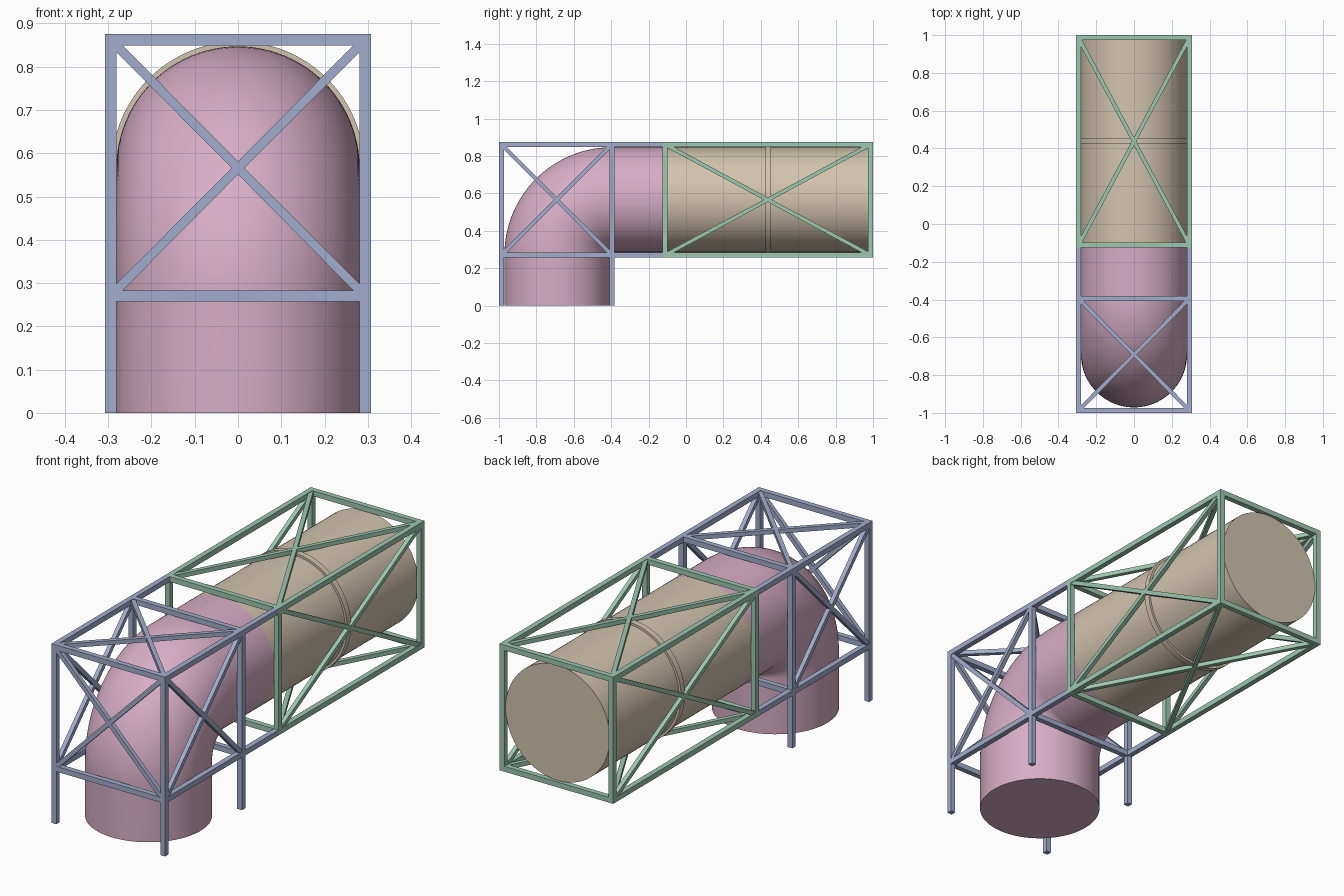
import bpy, bmesh, math
from mathutils import Vector

if "Cube" in bpy.data.objects:
    bpy.data.objects.remove(bpy.data.objects["Cube"])

AXIS_Z, RISER_Y, BEND_R, PIPE_R = 0.566, -0.69, 0.295, 0.281
BAR, BRACE = 0.026, 0.021
X, Z0, Z1 = 0.294, 0.270, 0.862               # frame centre lines
Y_FRONT, Y_MID, Y_JOIN, Y_BACK = -0.987, -0.395, -0.112, 0.987


def material(name, rgb):
    m = bpy.data.materials.new(name)
    m.diffuse_color = (*rgb, 1)
    m.use_nodes = True
    m.node_tree.nodes["Principled BSDF"].inputs["Base Color"].default_value = m.diffuse_color
    return m


def finish(name, bm, mat, smooth=False):
    bmesh.ops.recalc_face_normals(bm, faces=bm.faces[:])
    me = bpy.data.meshes.new(name)
    bm.to_mesh(me)
    bm.free()
    ob = bpy.data.objects.new(name, me)
    bpy.context.collection.objects.link(ob)
    me.materials.append(mat)
    if smooth:
        bpy.ops.object.select_all(action='DESELECT')
        ob.select_set(True)
        bpy.context.view_layer.objects.active = ob
        bpy.ops.object.shade_smooth_by_angle(angle=math.radians(35))
    return ob


def pipe(name, stations, mat, sides=96):
    """Capped round pipe; each station is (y, z, tilt, radius), tilt 0 = upward."""
    bm = bmesh.new()
    rings = []
    for y, z, tilt, r in stations:
        across = Vector((0, math.cos(tilt), -math.sin(tilt)))
        rings.append([bm.verts.new(Vector((r * math.cos(a), y, z)) + across * r * math.sin(a))
                      for a in (2 * math.pi * i / sides for i in range(sides))])
    for a, b in zip(rings, rings[1:]):
        for i in range(sides):
            j = (i + 1) % sides
            bm.faces.new((a[i], a[j], b[j], b[i]))
    bm.faces.new(rings[0])
    bm.faces.new(rings[-1])
    return finish(name, bm, mat, True)


def beam(bm, a, b, width, normal, extend=0.0):
    """Square bar from a to b, with one side facing along normal."""
    a, b, n = Vector(a), Vector(b), Vector(normal)
    d = (b - a).normalized()
    a, b = a - d * extend, b + d * extend
    u, v = n * width / 2, d.cross(n).normalized() * width / 2
    ends = [[bm.verts.new(p + u * s + v * t) for s, t in ((1, 1), (-1, 1), (-1, -1), (1, -1))]
            for p in (a, b)]
    bm.faces.new(ends[0])
    bm.faces.new(ends[1])
    for i in range(4):
        j = (i + 1) % 4
        bm.faces.new((ends[0][i], ends[0][j], ends[1][j], ends[1][i]))


def cross(bm, p, q, r, s, normal):
    """X brace across the panel with corners p, q, r, s."""
    beam(bm, p, r, BRACE, normal)
    beam(bm, q, s, BRACE, normal)


def side_cross(bm, y0, y1):
    for x in (-X, X):
        cross(bm, (x, y0, Z0), (x, y1, Z0), (x, y1, Z1), (x, y0, Z1), (1, 0, 0))


def flat_cross(bm, y0, y1, z):
    cross(bm, (-X, y0, z), (X, y0, z), (X, y1, z), (-X, y1, z), (0, 0, 1))


pink = material("pink", (0.68, 0.42, 0.56))
tan = material("tan", (0.65, 0.55, 0.42))
blue = material("blue", (0.36, 0.42, 0.61))
green = material("green", (0.34, 0.58, 0.44))

# elbow pipe: riser, quarter bend, short horizontal run
path = [(RISER_Y, 0, 0, PIPE_R)]
for i in range(33):
    t = math.pi / 2 * i / 32
    path.append((RISER_Y + BEND_R * (1 - math.cos(t)),
                 AXIS_Z - BEND_R + BEND_R * math.sin(t), t, PIPE_R))
path.append((-0.118, AXIS_Z, math.pi / 2, PIPE_R))
pipe("elbow_pipe", path, pink)

# straight pipe with a raised joint band
h = math.pi / 2
pipe("straight_pipe", [(y, AXIS_Z, h, r) for y, r in (
    (-0.118, PIPE_R), (0.425, PIPE_R), (0.425, 0.292),
    (0.455, 0.292), (0.455, PIPE_R), (0.99, PIPE_R))], tan)

# elbow frame: legs, rails, cross members and braces
bm = bmesh.new()
for x in (-X, X):
    for y in (Y_FRONT, Y_MID):
        beam(bm, (x, y, 0), (x, y, Z1 + BAR / 2), BAR, (1, 0, 0))
    for z in (Z0, Z1):
        beam(bm, (x, Y_FRONT - BAR / 2, z), (x, Y_JOIN - BAR / 2, z), BAR, (0, 0, 1))
for y in (Y_FRONT, Y_MID):
    for z in (Z0, Z1):
        beam(bm, (-X, y, z), (X, y, z), BAR, (0, 0, 1))
side_cross(bm, Y_FRONT, Y_MID)
flat_cross(bm, Y_FRONT, Y_MID, Z1)
cross(bm, (-X, Y_FRONT, Z0), (X, Y_FRONT, Z0), (X, Y_FRONT, Z1), (-X, Y_FRONT, Z1), (0, 1, 0))
finish("elbow_frame", bm, blue)

# straight frame: box edges and braces on four long sides
bm = bmesh.new()
for y in (Y_JOIN, Y_BACK):
    for x in (-X, X):
        beam(bm, (x, y, Z0), (x, y, Z1), BAR, (1, 0, 0), BAR / 2)
    for z in (Z0, Z1):
        beam(bm, (-X, y, z), (X, y, z), BAR, (0, 0, 1))
for x in (-X, X):
    for z in (Z0, Z1):
        beam(bm, (x, Y_JOIN, z), (x, Y_BACK, z), BAR, (0, 0, 1), BAR / 2)
side_cross(bm, Y_JOIN, Y_BACK)
for z in (Z0, Z1):
    flat_cross(bm, Y_JOIN, Y_BACK, z)
finish("straight_frame", bm, green)
